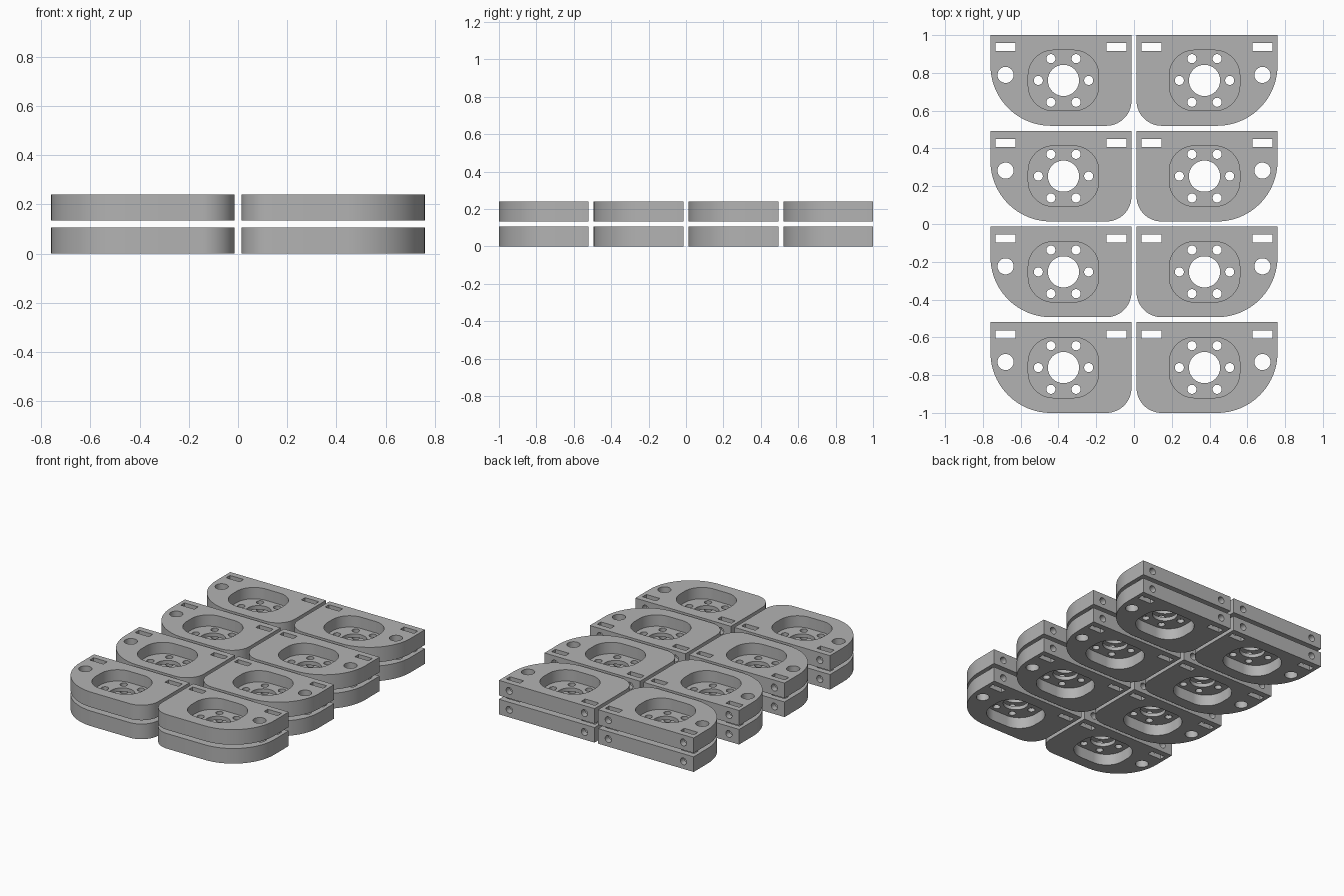
import bpy, bmesh, math
from mathutils import Matrix, Vector

cube = bpy.data.objects.get("Cube")
if cube:
    bpy.data.objects.remove(cube, do_unlink=True)

UNIT = 2 / 375            # one design millimetre
WIDTH, DEPTH, THICK, GAP = 140, 90, 20, 5
HALF_GAP = GAP / 2
FLOOR = 5                 # web left under the pocket
CENTRE = (67.5, -45)      # pocket centre, from the inner back corner
scene = bpy.context.scene

grey = bpy.data.materials.new("plain grey")
grey.use_nodes = True
colour = (0.45, 0.45, 0.45, 1)
grey.diffuse_color = colour
grey.node_tree.nodes["Principled BSDF"].inputs["Base Color"].default_value = colour


def rounded(x0, y0, x1, y1, radii, steps=24):
    """Outline with corner radii: front left, front right, back right, back left."""
    corners = [(x0, y0, 1, 1), (x1, y0, -1, 1), (x1, y1, -1, -1), (x0, y1, 1, -1)]
    points = []
    for i, ((x, y, sx, sy), r) in enumerate(zip(corners, radii)):
        if r == 0:
            points.append((x, y))
            continue
        for k in range(steps + 1):
            a = math.pi + (i + k / steps) * math.pi / 2
            points.append((x + sx * r + r * math.cos(a), y + sy * r + r * math.sin(a)))
    return points


def circle(x, y, r, n=48):
    return [(x + r * math.cos(math.tau * i / n), y + r * math.sin(math.tau * i / n))
            for i in range(n)]


def prism(name, outline, low, high, frame=Matrix()):
    """Extrude an outline between two heights, in an optional tilted frame."""
    bm = bmesh.new()
    base = bm.faces.new([bm.verts.new((x, y, low)) for x, y in outline])
    new = bmesh.ops.extrude_face_region(bm, geom=[base])["geom"]
    bmesh.ops.translate(bm, vec=(0, 0, high - low),
                        verts=[v for v in new if isinstance(v, bmesh.types.BMVert)])
    bm.transform(frame)
    bmesh.ops.recalc_face_normals(bm, faces=bm.faces)
    mesh = bpy.data.meshes.new(name)
    bm.to_mesh(mesh)
    bm.free()
    obj = bpy.data.objects.new(name, mesh)
    scene.collection.objects.link(obj)
    return obj


# Blank plate: square at the back, rounded at the front
top = HALF_GAP + THICK
mid = HALF_GAP + THICK / 2
blank = prism("plate_blank", rounded(0, -DEPTH, WIDTH, 0, (25, 60, 0, 0)), HALF_GAP, top)

# Cutters: pocket, centre bore, bolt ring, side hole, slots, back holes
cx, cy = CENTRE
cutters = [
    prism("pocket_cutter", rounded(cx - 35, cy - 30, cx + 35, cy + 30, (25,) * 4),
          HALF_GAP + FLOOR, top + 1),
    prism("bore_cutter", circle(cx, cy, 15.5), 0, top),
    prism("side_hole_cutter", circle(125, -39.5, 8), 0, top + 1),
]
for i in range(6):
    a = i * math.pi / 3
    cutters.append(prism("ring_hole_cutter",
                         circle(cx + 25 * math.cos(a), cy + 25 * math.sin(a), 4.5, 32), 0, top))
tilt = Matrix.Rotation(math.pi / 2, 4, "X")
for x in (15, 125):
    cutters.append(prism("slot_cutter", rounded(x - 10, -16, x + 10, -8, (0,) * 4), 0, top + 1))
    cutters.append(prism("back_hole_cutter", circle(x, mid, 4.5, 32), -1, 30, tilt))

for cutter in cutters:
    cutter.hide_render = True
    mod = blank.modifiers.new("cut", "BOOLEAN")
    mod.operation, mod.solver, mod.object = "DIFFERENCE", "EXACT", cutter

bpy.context.view_layer.update()
evaluated = blank.evaluated_get(bpy.context.evaluated_depsgraph_get())
plate = bpy.data.meshes.new_from_object(evaluated)
for obj in cutters + [blank]:
    bpy.data.objects.remove(obj, do_unlink=True)


def variant(sx, sz):
    """Scaled copy of the plate, mirrored sideways and/or vertically."""
    bm = bmesh.new()
    bm.from_mesh(plate)
    bm.transform(Matrix.Diagonal((sx * UNIT, UNIT, sz * UNIT, 1))
                 @ Matrix.Translation(Vector((HALF_GAP, 0, 0))))
    if sx * sz < 0:
        bmesh.ops.reverse_faces(bm, faces=bm.faces)
    mesh = bpy.data.meshes.new("mount_plate")
    bm.to_mesh(mesh)
    bm.free()
    mesh.materials.clear()
    mesh.materials.append(grey)
    return mesh


# Two mirrored columns, two mirrored layers, four rows
plates = []
for side, sx in (("left", 1), ("right", -1)):
    for layer, sz in (("upper", 1), ("lower", -1)):
        mesh = variant(sx, sz)
        for row in range(4):
            obj = bpy.data.objects.new(f"{layer}_{side}_plate_{row + 1}", mesh)
            obj.location = (0, 1 - row * (DEPTH + GAP) * UNIT, top * UNIT)
            scene.collection.objects.link(obj)
            plates.append(obj)

# Smooth curved walls, sharp rims
bpy.ops.object.select_all(action="DESELECT")
for obj in plates[::4]:
    obj.select_set(True)
    bpy.context.view_layer.objects.active = obj
bpy.ops.object.shade_smooth_by_angle(angle=math.radians(30))
